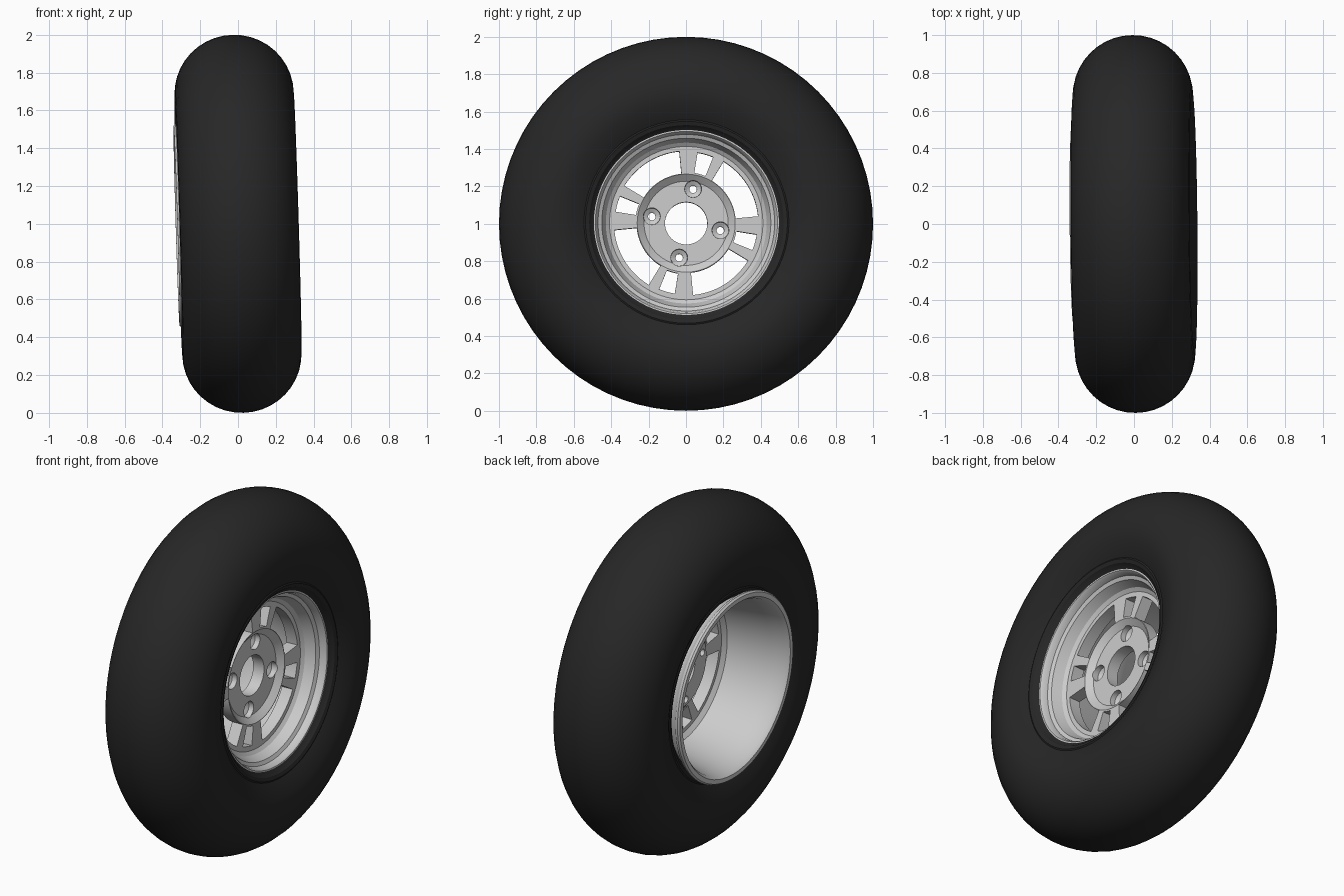
import bpy, bmesh
from math import sin, cos, pi, radians, tau
from mathutils import Matrix

if "Cube" in bpy.data.objects:
    bpy.data.objects.remove(bpy.data.objects["Cube"])

# Slight lean and yaw of the whole wheel, centred at z = 1
POSE = Matrix.Translation((0, 0, 1)) @ Matrix.Rotation(0.009, 4, 'Z') @ Matrix.Rotation(-0.03, 4, 'Y')


def lathe(bm, profile, segs, closed=True, cy=0, cz=0):
    """Spin (x, radius) points about an axis parallel to x."""
    rings = [[bm.verts.new((x, cy + r * cos(tau * i / segs), cz + r * sin(tau * i / segs)))
              for i in range(segs)] for x, r in profile]
    pairs = list(zip(rings, rings[1:]))
    if closed:
        pairs.append((rings[-1], rings[0]))
    for a, b in pairs:
        for i in range(segs):
            j = (i + 1) % segs
            bm.faces.new((a[i], a[j], b[j], b[i]))


def window(bm, a0, a1, r0, r1, steps):
    """Ring-sector prism used to cut a window."""
    angs = [radians(a0 + (a1 - a0) * i / steps) for i in range(steps + 1)]
    outline = [(r1 * cos(a), r1 * sin(a)) for a in angs] + [(r0 * cos(a), r0 * sin(a)) for a in reversed(angs)]
    vs = [[bm.verts.new((x, y, z)) for y, z in outline] for x in (-0.02, 0.2)]
    n = len(outline)
    for i in range(n):
        j = (i + 1) % n
        bm.faces.new((vs[0][i], vs[0][j], vs[1][j], vs[1][i]))
    for i in range(steps):
        for v in vs:
            bm.faces.new((v[i], v[i + 1], v[n - 2 - i], v[n - 1 - i]))


def finish(name, bm):
    bmesh.ops.remove_doubles(bm, verts=bm.verts, dist=1e-5)
    bmesh.ops.recalc_face_normals(bm, faces=bm.faces)
    me = bpy.data.meshes.new(name)
    bm.to_mesh(me)
    bm.free()
    ob = bpy.data.objects.new(name, me)
    bpy.context.collection.objects.link(ob)
    ob.matrix_world = POSE
    return ob


def activate(ob):
    bpy.ops.object.select_all(action='DESELECT')
    ob.select_set(True)
    bpy.context.view_layer.objects.active = ob


# Tyre: rounded tread, sidewalls and a bead ridge on each side
half = [(0.235, 0.485), (0.245, 0.505), (0.265, 0.52), (0.272, 0.54), (0.268, 0.548),
        (0.285, 0.58), (0.306, 0.64)]
half += [(0.315 * cos(t), 0.69 + 0.31 * sin(t)) for t in [pi / 2 * i / 10 for i in range(10)]]
bm = bmesh.new()
lathe(bm, half + [(0, 1.0)] + [(-x, r) for x, r in reversed(half)], 72)
tyre = finish("tyre", bm)
rubber = bpy.data.materials.new("black_rubber")
rubber.diffuse_color = (0.02, 0.02, 0.02, 1)
rubber.use_nodes = True
rubber.node_tree.nodes["Principled BSDF"].inputs["Base Color"].default_value = rubber.diffuse_color
tyre.data.materials.append(rubber)

# Rim: barrel with lips, spoke disc and dished hub in one turned section
bm = bmesh.new()
lathe(bm, [(-0.325, 0.53), (-0.325, 0.505), (-0.305, 0.49), (-0.22, 0.47), (0.03, 0.43), (0.05, 0.405),
           (0.05, 0.26), (0.02, 0.22), (0.02, 0.113),
           (0.09, 0.113), (0.09, 0.225), (0.12, 0.262), (0.12, 0.41), (0.135, 0.43),
           (0.19, 0.452), (0.20, 0.472), (0.232, 0.48), (0.24, 0.487), (0.24, 0.503), (0.23, 0.51),
           (0.215, 0.505), (0.205, 0.487), (0.08, 0.465), (-0.10, 0.465), (-0.25, 0.492),
           (-0.28, 0.515), (-0.30, 0.535), (-0.315, 0.538)], 96)
rim = finish("rim", bm)

# Cutters: four wide windows, four slots, four countersunk bolt holes
bm = bmesh.new()
for k in range(4):
    q = 90 * k
    window(bm, 5.5 + q, 58.8 + q, 0.265, 0.386, 14)
    window(bm, 67.8 + q, 80.8 + q, 0.272, 0.382, 3)
    a = radians(78.5 + q)
    lathe(bm, [(-0.03, 0), (-0.03, 0.02), (0.047, 0.02), (0.055, 0.034), (0.06, 0.044), (0.2, 0.05), (0.2, 0)],
          24, False, 0.187 * cos(a), 0.187 * sin(a))
cutter = finish("rim_cutter", bm)
cutter.hide_render = True

activate(rim)
mod = rim.modifiers.new("cut", 'BOOLEAN')
mod.operation = 'DIFFERENCE'
mod.solver = 'EXACT'
mod.object = cutter
bpy.ops.object.modifier_apply(modifier=mod.name)
bpy.data.objects.remove(cutter)

# Smooth shading with crisp edges
for ob in (tyre, rim):
    activate(ob)
    bpy.ops.object.shade_smooth_by_angle(angle=radians(30))
